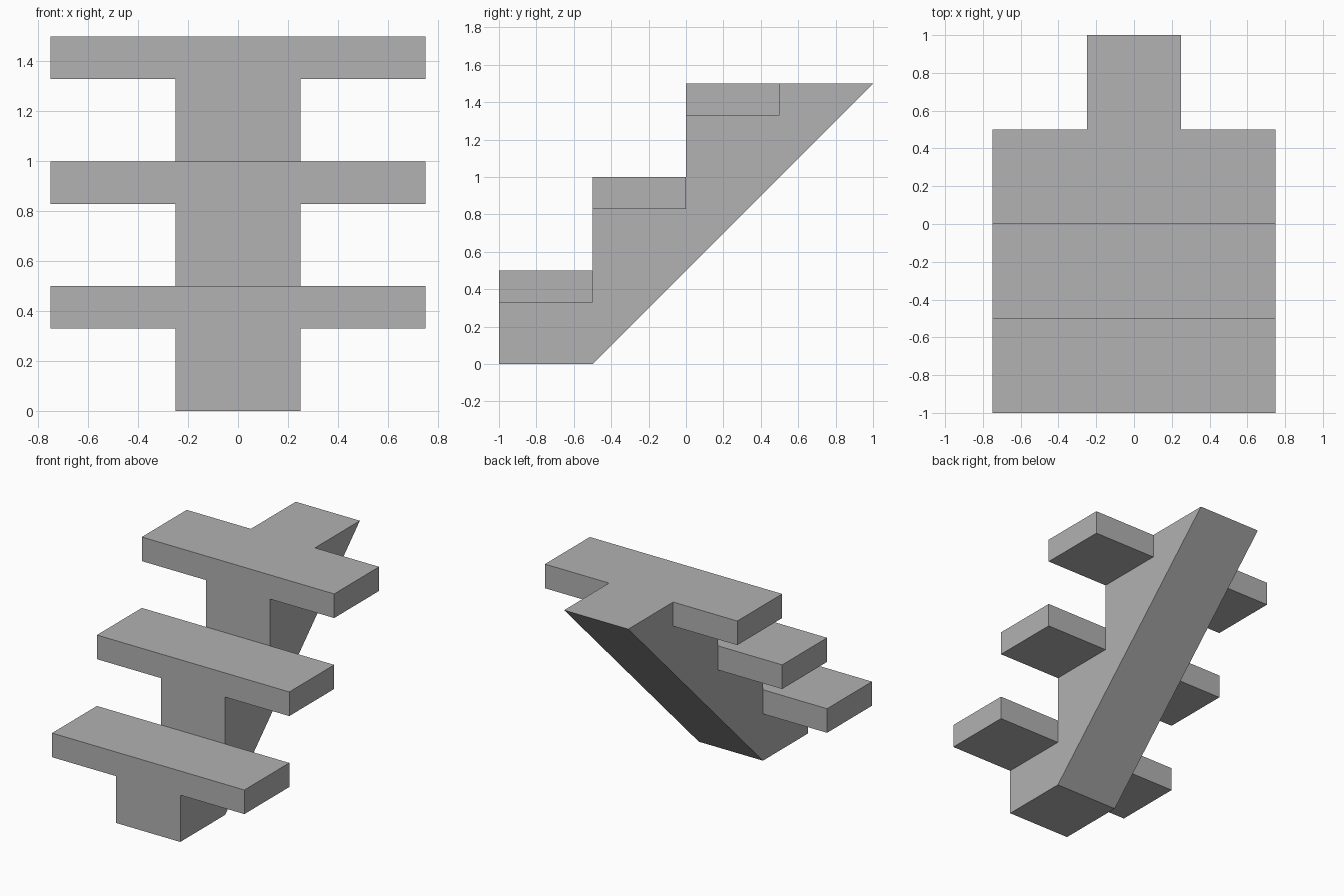
import bpy
import bmesh

cube = bpy.data.objects.get("Cube")
if cube:
    bpy.data.objects.remove(cube, do_unlink=True)

STEP = 0.5          # rise and depth of each step
THICK = 0.17        # tread thickness
HALF_STRINGER = 0.25
HALF_TREAD = 0.75
STEPS = 3

grey = bpy.data.materials.new("plain grey")
grey.use_nodes = True
colour = (0.445, 0.445, 0.445, 1)
grey.diffuse_color = colour
grey.node_tree.nodes["Principled BSDF"].inputs["Base Color"].default_value = colour


def extrude_profile(name, profile, x0, x1, open_start=False):
    """Extrude a (y, z) outline along x; optionally leave the x0 end open."""
    bm = bmesh.new()
    start = bm.faces.new([bm.verts.new((x0, y, z)) for y, z in profile])
    result = bmesh.ops.extrude_face_region(bm, geom=[start], use_keep_orig=True)
    moved = [v for v in result["geom"] if isinstance(v, bmesh.types.BMVert)]
    bmesh.ops.translate(bm, verts=moved, vec=(x1 - x0, 0, 0))
    bmesh.ops.recalc_face_normals(bm, faces=bm.faces)
    if open_start:
        bmesh.ops.delete(bm, geom=[start], context="FACES_ONLY")
    mesh = bpy.data.meshes.new(name)
    bm.to_mesh(mesh)
    bm.free()
    mesh.materials.append(grey)
    obj = bpy.data.objects.new(name, mesh)
    bpy.context.collection.objects.link(obj)
    return obj


# Central stringer: stepped on top, sloped underneath
outline = [(-0.5, 0), (-1, 0)]
for i in range(STEPS):
    y, z = -1 + i * STEP, (i + 1) * STEP
    outline += [(y, z), (y + STEP, z)]
outline[-1] = (1, STEPS * STEP)
extrude_profile("stringer", outline, -HALF_STRINGER, HALF_STRINGER)

# Treads: overhanging wings, mirrored to both sides of the stringer
for i in range(STEPS):
    y, z = -1 + i * STEP, (i + 1) * STEP
    section = [(y, z - THICK), (y + STEP, z - THICK), (y + STEP, z), (y, z)]
    tread = extrude_profile(f"tread_{i + 1}", section, HALF_STRINGER, HALF_TREAD, True)
    mirror = tread.modifiers.new("both sides", "MIRROR")
    mirror.use_mirror_merge = False
